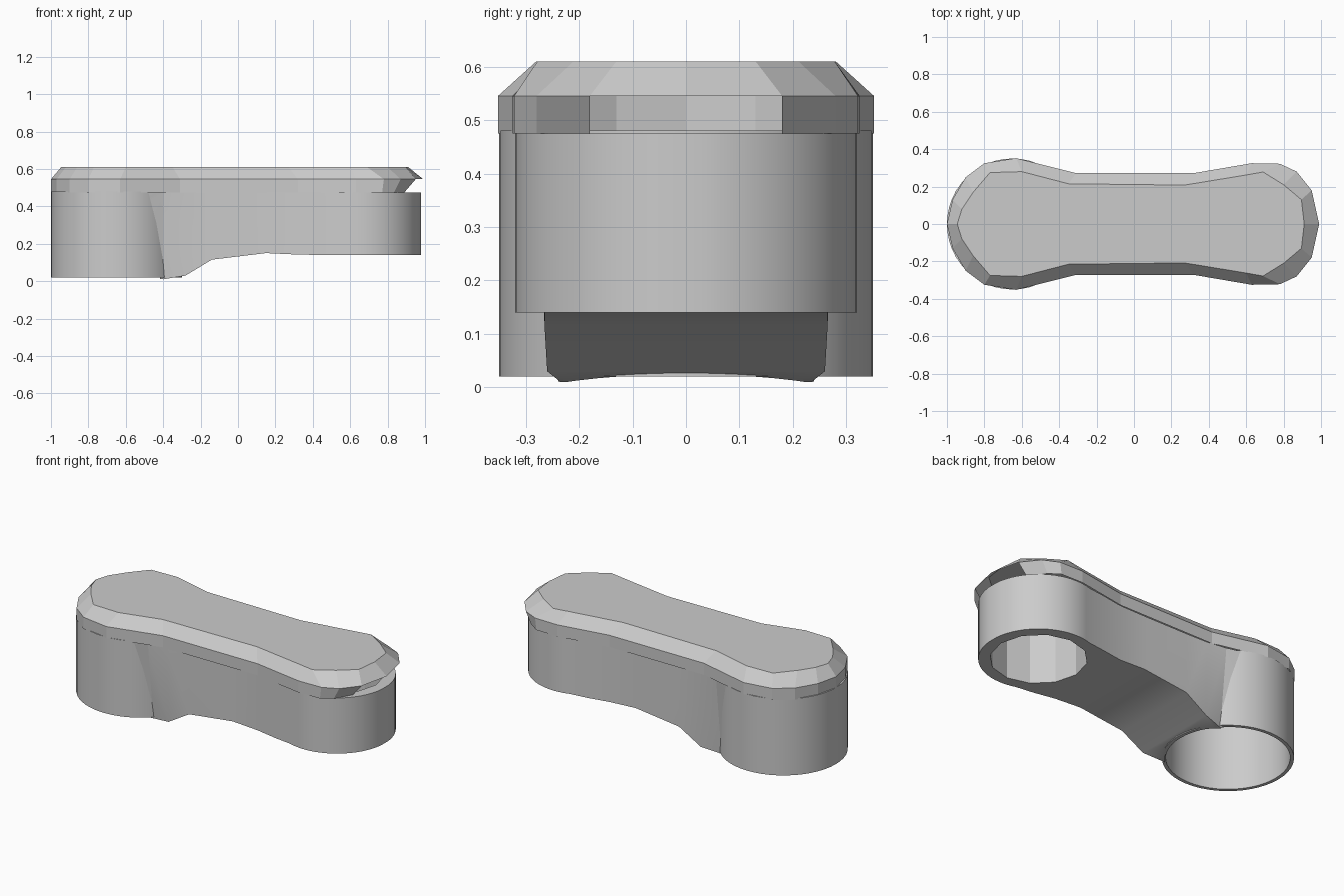
import bpy, bmesh, math

cube = bpy.data.objects.get("Cube")
if cube:
    bpy.data.objects.remove(cube, do_unlink=True)

grey = bpy.data.materials.new("plain grey")
grey.use_nodes = True
grey.diffuse_color = (0.6, 0.6, 0.6, 1)
grey.node_tree.nodes["Principled BSDF"].inputs["Base Color"].default_value = (0.6, 0.6, 0.6, 1)


def finish(bm, name, fix_normals=True):
    if fix_normals:
        bmesh.ops.recalc_face_normals(bm, faces=bm.faces)
    mesh = bpy.data.meshes.new(name)
    bm.to_mesh(mesh)
    bm.free()
    mesh.materials.append(grey)
    obj = bpy.data.objects.new(name, mesh)
    bpy.context.collection.objects.link(obj)
    return obj


def bridge(bm, a, b, skip=()):
    n = len(a)
    for i in range(n):
        if i not in skip:
            bm.faces.new((a[i], a[(i + 1) % n], b[(i + 1) % n], b[i]))


def circle(bm, x, r, z, n):
    return [bm.verts.new((x + r * math.cos(math.tau * i / n),
                          r * math.sin(math.tau * i / n), z)) for i in range(n)]


def smooth(obj, angle):
    bpy.ops.object.select_all(action='DESELECT')
    obj.select_set(True)
    bpy.context.view_layer.objects.active = obj
    bpy.ops.object.shade_smooth_by_angle(angle=math.radians(angle))


def cut_round(obj, x, r, n):
    # Bore an upright round hole through the part
    bm = bmesh.new()
    low, high = circle(bm, x, r, -0.3, n), circle(bm, x, r, 0.9, n)
    bridge(bm, low, high)
    bm.faces.new(low)
    bm.faces.new(high)
    cutter = finish(bm, "hole_cutter")
    cutter.hide_render = True
    bpy.context.view_layer.objects.active = obj
    mod = obj.modifiers.new("bore", 'BOOLEAN')
    mod.operation, mod.object, mod.solver = 'DIFFERENCE', cutter, 'EXACT'
    bpy.ops.object.modifier_apply(modifier=mod.name)
    bpy.data.objects.remove(cutter, do_unlink=True)


# Arm: cross-sections along x (x, top half width, bottom half width, bottom z)
TOP = 0.475
stations = [(-0.64, 0.34, 0.32, 0.02), (-0.56, 0.327, 0.28, 0.02),
            (-0.4, 0.285, 0.235, 0.01), (-0.28, 0.268, 0.26, 0.03),
            (-0.14, 0.265, 0.265, 0.115), (0.15, 0.265, 0.265, 0.15),
            (0.32, 0.268, 0.268, 0.142), (0.45, 0.29, 0.29, 0.14)]
for deg in range(-18, 85, 6):
    t = math.radians(deg)
    w = 0.32 * math.cos(t)
    stations.append((0.66 + 0.32 * math.sin(t), w, w, 0.14))

bm = bmesh.new()
rings = [[bm.verts.new(p) for p in ((x, -wb, z), (x, wb, z), (x, wt, TOP), (x, -wt, TOP))]
         for x, wt, wb, z in stations]
for a, b in zip(rings, rings[1:]):
    bridge(bm, a, b)
bm.faces.new(rings[0])
bm.faces.new(rings[-1])
bmesh.ops.triangulate(bm, faces=bm.faces)
arm = finish(bm, "arm")
cut_round(arm, -0.65, 0.335, 48)
cut_round(arm, 0.66, 0.26, 12)
smooth(arm, 25)

# Open tube at the long end
bm = bmesh.new()
N = 48
loops = [circle(bm, -0.65, r, z, N)
         for r, z in ((0.35, 0.02), (0.35, 0.48), (0.33, 0.48), (0.33, 0.02))]
for i in range(4):
    bridge(bm, loops[i], loops[(i + 1) % 4])
smooth(finish(bm, "end_tube"), 30)

# Lid: half outline of the rim (x, y) and the matching bevelled top edge
rim = [(-1, 0), (-0.97, 0.13), (-0.9, 0.25), (-0.8, 0.325), (-0.63, 0.352), (-0.31, 0.272),
       (0.32, 0.272), (0.63, 0.325), (0.78, 0.322), (0.87, 0.28), (0.95, 0.18), (0.99, 0)]
top = [(-0.945, 0), (-0.92, 0.08), (-0.86, 0.17), (-0.77, 0.275), (-0.6, 0.28), (-0.35, 0.215),
       (0.27, 0.208), (0.6, 0.262), (0.69, 0.278), (0.8, 0.21), (0.895, 0.13), (0.91, 0)]


def mirrored(half):
    return half + [(x, -y) for x, y in reversed(half[1:-1])]


def loop(bm, half, z):
    return [bm.verts.new((x, y, z)) for x, y in mirrored(half)]


bm = bmesh.new()
# The skirt draws in and stays open at the short end
skirt = [(x - max(0, x - 0.75) * 0.3, y) for x, y in rim]
lower, middle, upper = loop(bm, skirt, 0.475), loop(bm, rim, 0.545), loop(bm, top, 0.61)
end = len(rim) - 1
bridge(bm, lower, middle, skip=(end - 1, end))
bridge(bm, middle, upper)
bm.faces.new(upper)
finish(bm, "lid")
